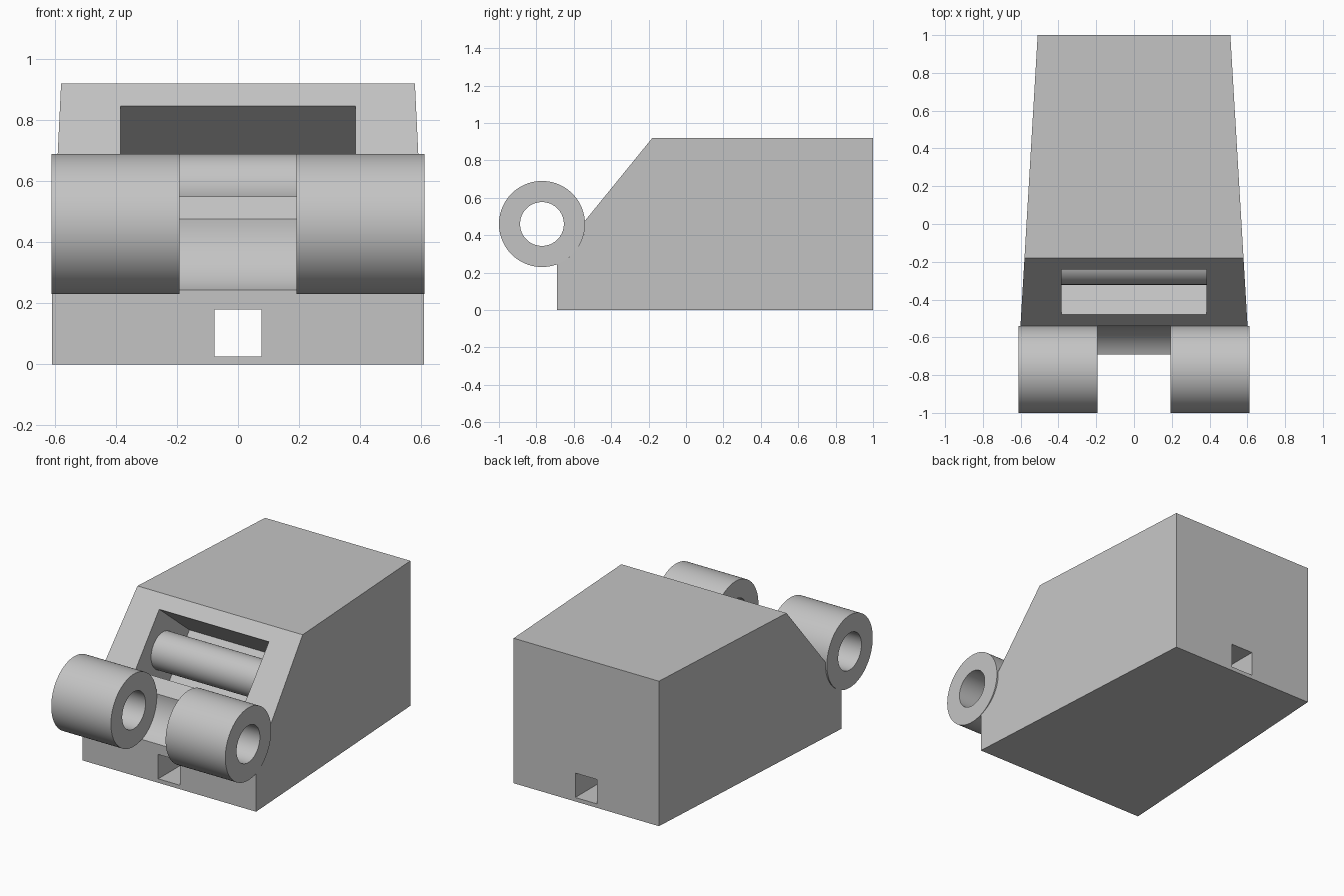
import bpy
import bmesh
from math import sin, cos, atan2, radians, pi
from mathutils import Matrix, Vector

start = bpy.data.objects.get("Cube")
if start:
    bpy.data.objects.remove(start, do_unlink=True)

grey = bpy.data.materials.new("light grey")
grey.use_nodes = True
COLOUR = (0.55, 0.55, 0.55, 1)
grey.diffuse_color = COLOUR
grey.node_tree.nodes["Principled BSDF"].inputs["Base Color"].default_value = COLOUR

HINGE_Y, HINGE_Z, HINGE_R, BORE_R = -0.77, 0.46, 0.23, 0.117
FRONT, BACK, TOP = -0.69, 1.0, 0.92


def finish(name, bm):
    bmesh.ops.recalc_face_normals(bm, faces=bm.faces)
    mesh = bpy.data.meshes.new(name)
    bm.to_mesh(mesh)
    bm.free()
    mesh.materials.append(grey)
    obj = bpy.data.objects.new(name, mesh)
    bpy.context.collection.objects.link(obj)
    return obj


def box(name, centre, size, tilt=0):
    bm = bmesh.new()
    matrix = (Matrix.Translation(centre) @ Matrix.Rotation(tilt, 4, 'X')
              @ Matrix.Diagonal((*size, 1)))
    bmesh.ops.create_cube(bm, size=1, matrix=matrix)
    return finish(name, bm)


def rod(name, centre, radius, length):
    bm = bmesh.new()
    matrix = Matrix.Translation(centre) @ Matrix.Rotation(pi / 2, 4, 'Y')
    bmesh.ops.create_cone(bm, cap_ends=True, segments=96, radius1=radius,
                          radius2=radius, depth=length, matrix=matrix)
    return finish(name, bm)


def cut(obj, cutter):
    mod = obj.modifiers.new("cut", 'BOOLEAN')
    mod.operation = 'DIFFERENCE'
    mod.solver = 'EXACT'
    mod.object = cutter
    bpy.context.view_layer.objects.active = obj
    bpy.ops.object.modifier_apply(modifier=mod.name)
    bpy.data.objects.remove(cutter, do_unlink=True)


def smooth(obj):
    bpy.ops.object.select_all(action='DESELECT')
    obj.select_set(True)
    bpy.context.view_layer.objects.active = obj
    bpy.ops.object.shade_smooth_by_angle(angle=radians(30))


# Body: side profile with a round seat for the hinge, narrowing to the back
profile = [(FRONT, 0), (BACK, 0), (BACK, TOP), (-0.18, TOP)]
low, high, steps = radians(-69.65), radians(4.2), 20
for i in range(steps + 1):
    a = high + (low - high) * i / steps
    profile.append((HINGE_Y + HINGE_R * cos(a), HINGE_Z + HINGE_R * sin(a)))

bm = bmesh.new()
sides = []
for side in (-1, 1):
    ring = [bm.verts.new((side * (0.61 - 0.1 * (y - FRONT) / (BACK - FRONT)), y, z))
            for y, z in profile]
    bm.faces.new(ring)
    sides.append(ring)
for i in range(len(profile)):
    j = (i + 1) % len(profile)
    bm.faces.new((sides[0][i], sides[0][j], sides[1][j], sides[1][i]))
body = finish("body", bm)

# Square pocket sunk at right angles into the sloping face
slope = atan2(1.23, 1)
mouth = Vector((0, -0.36, 0.6986))
inward = Vector((0, sin(slope), -cos(slope)))
cut(body, box("pocket_cutter", mouth + inward * 0.145, (0.77, 0.49, 0.381),
              slope - pi / 2))

# Square channel running through from front to back
cut(body, box("channel_cutter", (0, 0.1, 0.1025), (0.154, 2.4, 0.155)))
smooth(body)

# Cross bar inside the pocket
smooth(rod("cross_bar", mouth + inward * 0.2, BORE_R, 0.78))

# Pair of bored hinge barrels
for name, side in (("left", 1), ("right", -1)):
    centre = (side * 0.4015, HINGE_Y, HINGE_Z)
    barrel = rod(name + "_hinge_barrel", centre, HINGE_R, 0.419)
    cut(barrel, rod("bore_cutter", centre, BORE_R, 0.6))
    smooth(barrel)
